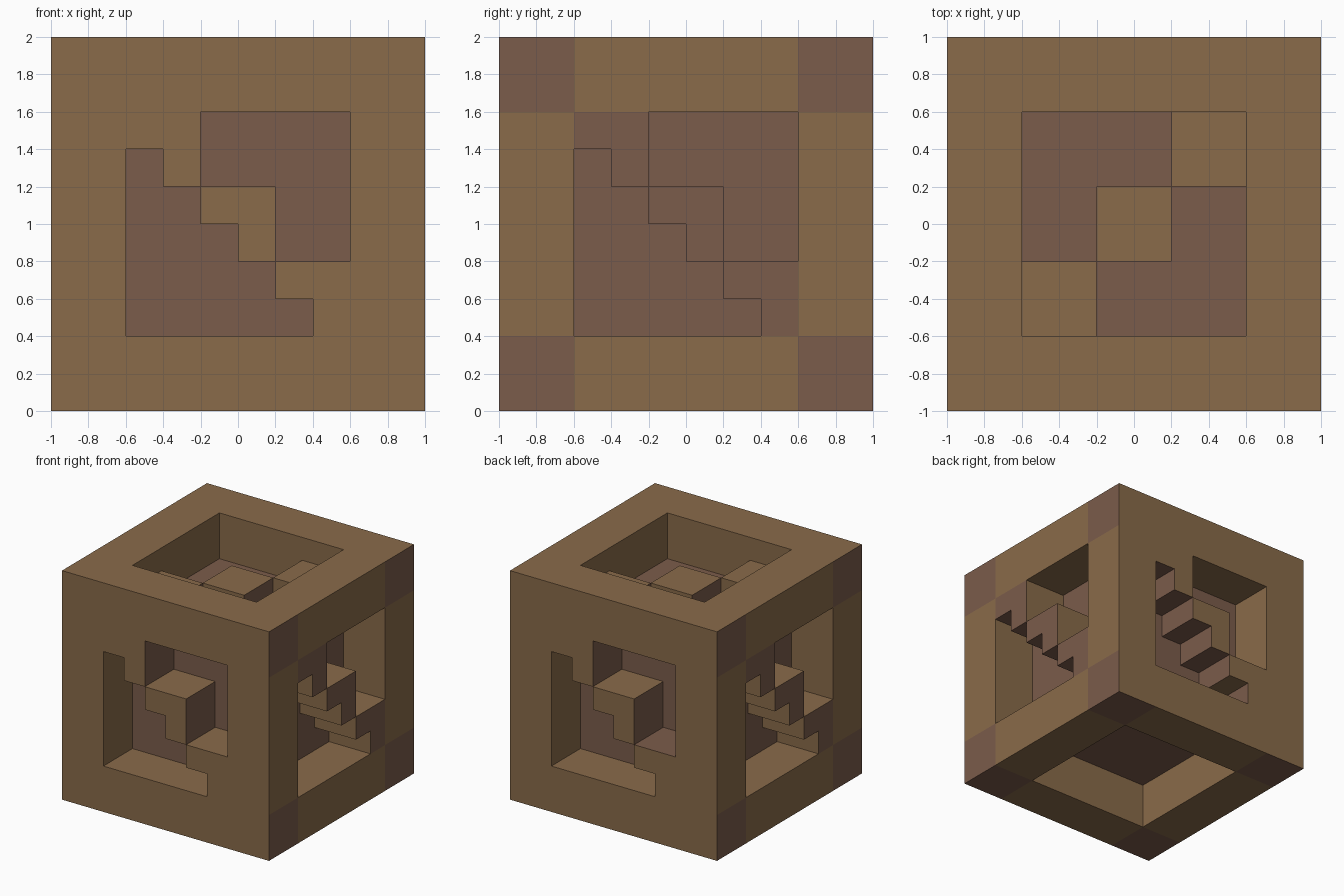
import bpy, bmesh, math
from itertools import product
from mathutils import Matrix, Vector

if "Cube" in bpy.data.objects:
    bpy.data.objects.remove(bpy.data.objects["Cube"])


def material(name, rgb):
    m = bpy.data.materials.new(name)
    m.diffuse_color = (*rgb, 1)
    m.use_nodes = True
    m.node_tree.nodes["Principled BSDF"].inputs["Base Color"].default_value = m.diffuse_color
    return m


TAN = material("tan brown", (0.252, 0.146, 0.068))
RED = material("reddish brown", (0.199, 0.107, 0.070))


def finish(bm, name, mats, by_direction=False):
    bmesh.ops.recalc_face_normals(bm, faces=bm.faces)
    if by_direction:
        # sides (+-x) and undersides are reddish, the rest tan
        for f in bm.faces:
            f.material_index = int(abs(f.normal.x) > 0.5 or f.normal.z < -0.5)
    me = bpy.data.meshes.new(name)
    bm.to_mesh(me)
    bm.free()
    for m in mats:
        me.materials.append(m)
    ob = bpy.data.objects.new(name, me)
    bpy.context.collection.objects.link(ob)
    return ob


def box(name, centre, size, mats, by_direction=False):
    bm = bmesh.new()
    bmesh.ops.create_cube(bm, size=1, matrix=Matrix.Translation(centre) @ Matrix.Diagonal((*size, 1)))
    return finish(bm, name, mats, by_direction)


# solid core
box("core", (0, 0, 1), (1.2, 1.2, 1.2), [RED])

# twelve frame beams between the corners
for axis in range(3):
    for a, b in product((-0.8, 0.8), repeat=2):
        c, s = [a, b], [0.4, 0.4]
        c.insert(axis, 0)
        s.insert(axis, 1.2)
        box("frame_beam", Vector(c) + Vector((0, 0, 1)), s, [TAN])

# eight corner blocks
for x, y, z in product((-0.8, 0.8), repeat=3):
    box("corner_block", (x, y, z + 1), (0.4, 0.4, 0.4), [TAN, RED], True)

# notched stair blocks, three on each of the four sides
STEP = [(-.2, .2), (.2, .2), (.2, -.2), (0, -.2), (0, 0), (-.2, 0)]
for side in range(4):
    turn = Matrix.Rotation(side * math.pi / 2, 4, 'Z')
    for i in (-1, 0, 1):
        bm = bmesh.new()
        face = bm.faces.new([bm.verts.new((u + 0.4 * i, -1, 1 - 0.4 * i + v)) for u, v in STEP])
        new = bmesh.ops.extrude_face_region(bm, geom=[face])["geom"]
        bmesh.ops.translate(bm, vec=(0, 0.4, 0),
                            verts=[g for g in new if isinstance(g, bmesh.types.BMVert)])
        bm.transform(turn)
        finish(bm, "stair_step", [TAN, RED], True)

# low blocks on the diagonal of the top recess
for d in (-0.4, 0, 0.4):
    box("top_block", (d, d, 1.7), (0.4, 0.4, 0.2), [TAN, RED], True)
